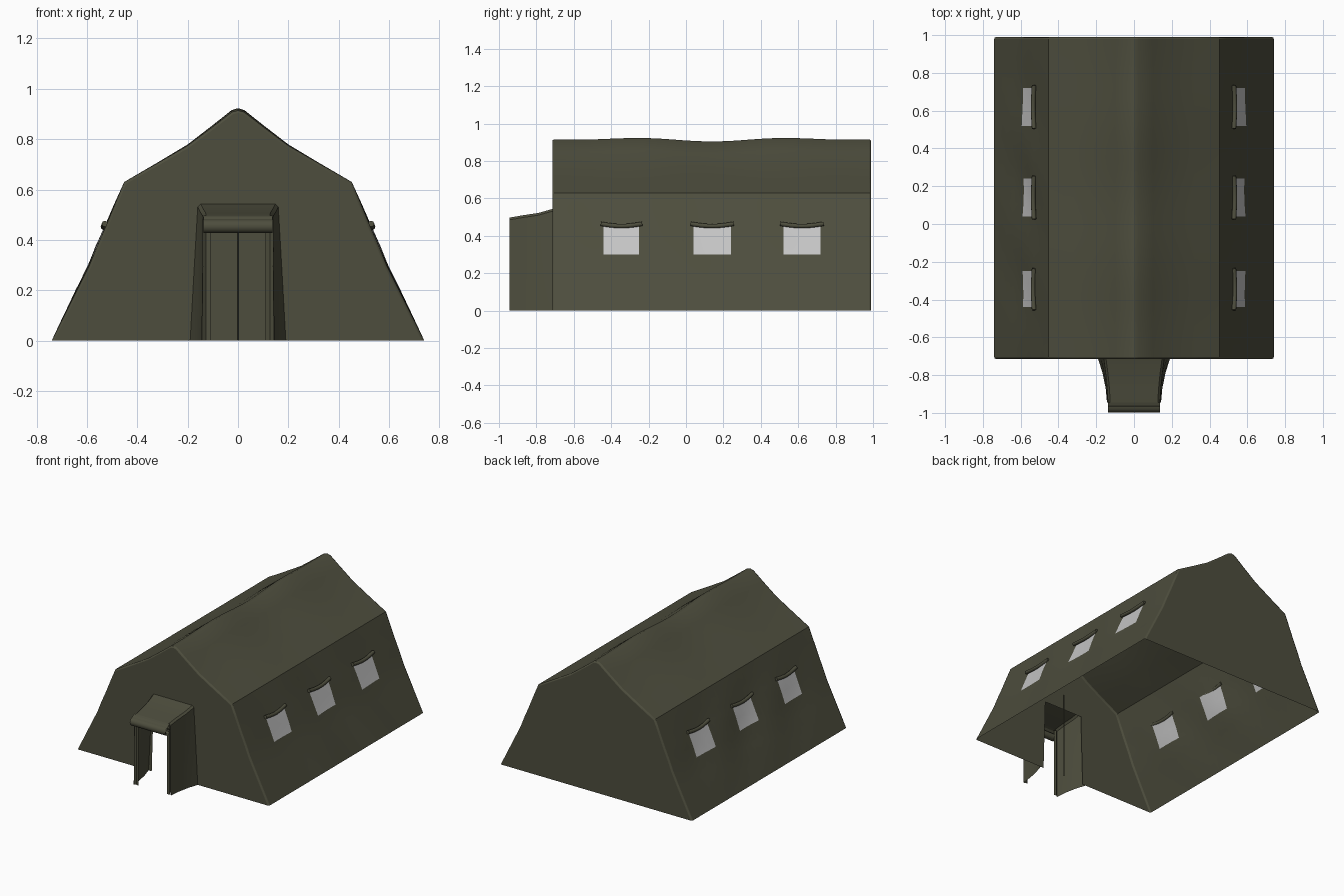
import bpy, bmesh, math
from math import sin, cos, pi

cube = bpy.data.objects.get("Cube")
if cube:
    bpy.data.objects.remove(cube, do_unlink=True)


def material(name, rgb):
    m = bpy.data.materials.new(name)
    m.use_nodes = True
    m.diffuse_color = (*rgb, 1)
    bsdf = m.node_tree.nodes["Principled BSDF"]
    bsdf.inputs["Base Color"].default_value = (*rgb, 1)
    bsdf.inputs["Roughness"].default_value = 0.9
    return m


canvas = material("olive_canvas", (0.075, 0.075, 0.047))
pane = material("window_grey", (0.56, 0.56, 0.56))


def finish(name, bm, mats):
    bmesh.ops.recalc_face_normals(bm, faces=bm.faces)
    me = bpy.data.meshes.new(name)
    bm.to_mesh(me)
    bm.free()
    for m in mats:
        me.materials.append(m)
    ob = bpy.data.objects.new(name, me)
    bpy.context.collection.objects.link(ob)
    bpy.ops.object.select_all(action='DESELECT')
    bpy.context.view_layer.objects.active = ob
    ob.select_set(True)
    bpy.ops.object.shade_smooth_by_angle(angle=math.radians(25))
    return ob


def grid(bm, rows):
    """Skin neighbouring rows of points with quads."""
    vs = [[bm.verts.new(p) for p in row] for row in rows]
    for a, b in zip(vs, vs[1:]):
        for i in range(len(a) - 1):
            bm.faces.new((a[i], a[i + 1], b[i + 1], b[i]))
    return vs


def sheet(name, rows):
    bm = bmesh.new()
    grid(bm, rows)
    return finish(name, bm, [canvas])


def tube(name, points, radius):
    cu = bpy.data.curves.new(name, 'CURVE')
    cu.dimensions = '3D'
    cu.bevel_depth = radius
    cu.bevel_resolution = 3
    cu.use_fill_caps = True
    sp = cu.splines.new('POLY')
    sp.points.add(len(points) - 1)
    for p, co in zip(sp.points, points):
        p.co = (*co, 1)
    cu.materials.append(canvas)
    ob = bpy.data.objects.new(name, cu)
    bpy.context.collection.objects.link(ob)


# Tent body: half profile from ground to ridge, lofted along y
FRONT, BACK = -0.715, 0.99
windows = [(-0.44, -0.25), (0.04, 0.24), (0.52, 0.72)]
half = [(0.74, 0), (0.695, 0.09), (0.64, 0.2), (0.59, 0.3), (0.56, 0.375),
        (0.527, 0.45), (0.49, 0.54), (0.452, 0.63), (0.32, 0.705),
        (0.2, 0.775), (0.1, 0.85), (0.025, 0.908), (0, 0.915)]
profile = [(-x, z) for x, z in half] + half[-2::-1]
stops = [FRONT] + [y for w in windows for y in w] + [BACK]
ys = []
for a, b in zip(stops, stops[1:]):
    n = max(2, round((b - a) / 0.06))
    ys += [a + (b - a) * i / n for i in range(n)]
ys.append(BACK)


def body_point(x, y, z):
    t = (y - FRONT) / (BACK - FRONT)
    fade = sin(pi * t)
    if 0 < z < 0.63:        # soft folds in the walls
        x += math.copysign(0.007, x) * fade * sin(11 * y + 9 * z) * sin(pi * z / 0.63)
    else:                   # ridge and roof sag between the poles
        z -= 0.011 * cos(4 * pi * t + pi) * -fade * max(0, (z - 0.63) / 0.29)
    return (x, y, z)


bm = bmesh.new()
rings = grid(bm, [[body_point(x, y, z) for x, z in profile] for y in ys])
for f in bm.faces:
    c = f.calc_center_median()
    if 0.3 < c.z < 0.45 and any(a < c.y < b for a, b in windows):
        f.material_index = 1
bm.faces.new(rings[-1])
# front wall with a doorway notch
door = [(0.165, 0), (0.15, 0.5), (-0.15, 0.5), (-0.165, 0)]
bm.faces.new(rings[0] + [bm.verts.new((x, FRONT, z)) for x, z in door])
body = finish("tent_body", bm, [canvas, pane])
bev = body.modifiers.new("soft_seams", 'BEVEL')
bev.width = 0.01
bev.segments = 2
bev.limit_method = 'ANGLE'
bev.angle_limit = math.radians(50)

# Rolled-up window covers, sagging a little in the middle
for side, label in ((1, "left"), (-1, "right")):
    for i, (a, b) in enumerate(windows):
        pts = []
        for k in range(9):
            t = k / 8
            sag = 0.012 * sin(pi * t)
            pts.append((side * (0.529 + sag * 0.4), a - 0.015 + (b - a + 0.03) * t, 0.464 - sag))
        tube(f"window_roll_{label}_{i + 1}", pts, 0.012)

# Porch: arch-shaped sections flaring towards the tent
rows = []
for y, foot, top, h in ((-0.945, 0.143, 0.138, 0.497), (-0.87, 0.15, 0.142, 0.51),
                        (-0.79, 0.166, 0.15, 0.522), (FRONT, 0.19, 0.16, 0.543)):
    arch = [(foot, 0), ((foot + top) / 2, h / 2), (top, h - 0.012), (top - 0.012, h)]
    rows.append([(-x, y, z) for x, z in arch] + [(x, y, z) for x, z in arch[::-1]])
sheet("porch", rows)

# Narrow door flaps folded inwards at the porch mouth
for side, label in ((1, "left"), (-1, "right")):
    sheet(f"door_flap_{label}",
          [[(side * x, y, z) for x, y in ((0.141, -0.945), (0.128, -0.935), (0.11, -0.94))]
           for z in (0, 0.25, 0.485)])

# Rolled-up door curtain: a spiral hanging from the porch roof
spiral = [(-0.945, 0.497), (-0.96, 0.492)]
for k in range(29):
    a = pi / 2 + k * pi / 8
    r = 0.03 - 0.0006 * k
    spiral.append((-0.97 + r * cos(a), 0.452 + r * sin(a)))
sheet("door_curtain_roll", [[(x, y, z) for y, z in spiral] for x in (-0.137, 0, 0.137)])

# Slim pole in the doorway
tube("door_pole", [(0, FRONT + 0.01, 0), (0, FRONT + 0.01, 0.6)], 0.004)
